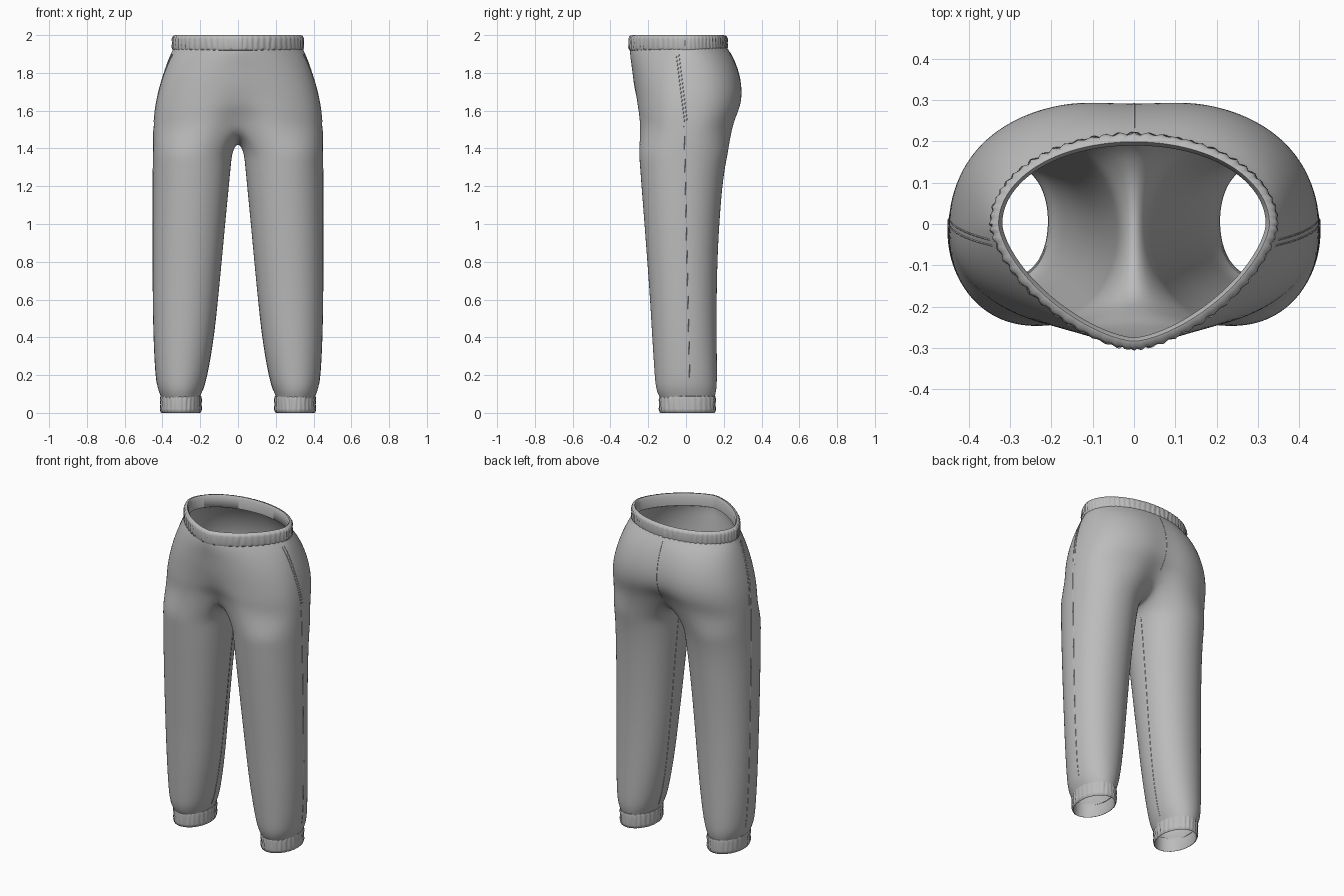
import bpy, bmesh, math, random
from mathutils import Vector
from mathutils.bvhtree import BVHTree

random.seed(4)
if "Cube" in bpy.data.objects:
    bpy.data.objects.remove(bpy.data.objects["Cube"], do_unlink=True)

# Single cloth colour
CLOTH = bpy.data.materials.new("grey cloth")
CLOTH.use_nodes = True
COLOUR = (0.5, 0.5, 0.5, 1)
CLOTH.diffuse_color = COLOUR
CLOTH.node_tree.nodes["Principled BSDF"].inputs["Base Color"].default_value = COLOUR


def finish(name, bm, angle=60):
    bmesh.ops.recalc_face_normals(bm, faces=bm.faces)
    mesh = bpy.data.meshes.new(name)
    bm.to_mesh(mesh)
    bm.free()
    mesh.materials.append(CLOTH)
    obj = bpy.data.objects.new(name, mesh)
    bpy.context.collection.objects.link(obj)
    bpy.ops.object.select_all(action='DESELECT')
    obj.select_set(True)
    bpy.context.view_layer.objects.active = obj
    bpy.ops.object.shade_smooth_by_angle(angle=math.radians(angle))
    return obj


def power(v, p):
    return math.copysign(abs(v) ** p, v)


def oval(t, X, front, back, pf, pb):
    """Point on an egg-shaped outline, with its own front and back depth."""
    c, s = math.cos(t), math.sin(t)
    p, depth = (pf, front) if s < 0 else (pb, back)
    return power(c, p) * X, power(s, p) * depth


# ---- Body: one leg and half the hips, mirrored ----
N, ARC = 24, 16   # points round a leg; steps of the outer arc that runs up to the waist

# z, inner x, outer x, front y, back y
LEG = [(0.075, .203, .405, -.137, .150), (0.10, .195, .415, -.150, .158),
       (0.14, .178, .430, -.163, .165), (0.22, .158, .440, -.169, .166),
       (0.40, .127, .449, -.181, .164), (0.60, .105, .453, -.192, .164),
       (0.80, .085, .454, -.207, .168), (1.00, .067, .454, -.222, .178),
       (1.20, .047, .453, -.238, .194), (1.32, .036, .452, -.247, .212),
       (1.39, .028, .452, -.253, .228)]

# z, half width, front, back, front power, back power, front dent, back dent, centre lift
HIP = [(1.50, .450, .262, .268, .87, .85, .07, .06, .05),
       (1.58, .445, .268, .296, .87, .82, .03, .03, .03),
       (1.66, .433, .271, .307, .90, .80, .01, .018, .01),
       (1.74, .414, .278, .304, .95, .82, 0, .014, 0),
       (1.82, .390, .287, .283, 1.05, .85, 0, .009, 0),
       (1.89, .364, .298, .250, 1.20, .92, 0, .005, 0),
       (1.93, .343, .299, .220, 1.30, 1.0, 0, 0, 0),
       (1.96, .333, .288, .203, 1.30, 1.0, 0, 0, 0)]

# y, z of the crotch seam, back to front
CROTCH = [(.18, 1.505), (.14, 1.465), (.09, 1.44), (.03, 1.43),
          (-.04, 1.44), (-.10, 1.462), (-.15, 1.50)]

bm = bmesh.new()
rings = []
for z, xi, xo, yf, yb in LEG:
    cx, cy, rx, ry = (xi + xo) / 2, (yf + yb) / 2, (xo - xi) / 2, (yb - yf) / 2
    ring = []
    for k in range(N):
        deg = -130 + 260 * k / ARC if k <= ARC else 130 + 100 * (k - ARC) / (N - ARC)
        a = math.radians(deg)
        ring.append(bm.verts.new((cx + rx * power(math.cos(a), .95),
                                  cy + ry * power(math.sin(a), .95), z)))
    rings.append(ring)

arcs = []
for z, X, f, b, pf, pb, df, db, lift in HIP:
    arc = []
    for k in range(ARC + 1):
        t = -math.pi / 2 + math.pi * k / ARC
        x, y = oval(t, X, f, b, pf, pb)
        if k in (0, ARC):
            x = 0
        y += (df if y < 0 else -db) * math.exp(-(x / .09) ** 2)
        arc.append(bm.verts.new((x, y, z + lift * abs(math.sin(t)) ** 6)))
    arcs.append(arc)

# The last leg ring joins the lowest hip arc outside and the crotch seam inside
rings.append(arcs[0] + [bm.verts.new((0, y, z)) for y, z in CROTCH])
for lo, hi in zip(rings, rings[1:]):
    for k in range(N):
        j = (k + 1) % N
        bm.faces.new((lo[k], lo[j], hi[j], hi[k]))
for lo, hi in zip(arcs, arcs[1:]):
    for k in range(ARC):
        bm.faces.new((lo[k], lo[k + 1], hi[k + 1], hi[k]))

body = finish("trouser_body", bm, 180)
mirror = body.modifiers.new("mirror", 'MIRROR')
mirror.use_clip = True
sub = body.modifiers.new("smooth", 'SUBSURF')
sub.levels = sub.render_levels = 2
shell = body.modifiers.new("cloth", 'SOLIDIFY')
shell.thickness = .005
shell.offset = -1


# ---- Gathered elastic bands ----
def ribbed_band(name, outline, centre, profile, ribs, depth):
    """Sweep a closed (offset, z, rib weight) profile round an outline."""
    bm = bmesh.new()
    steps = ribs * 4
    strength = [random.uniform(.4, 1.2) for _ in range(ribs)]
    sway = [random.uniform(-.8, .8) for _ in range(ribs)]
    loops = []
    for i in range(steps):
        x, y = oval(2 * math.pi * i / steps, *outline)
        r = math.hypot(x, y)
        loop = []
        for row, (off, z, w) in enumerate(profile):
            phase = math.pi * i / 2 + sway[i // 4] * math.sin(row)
            d = off + w * depth * strength[i // 4] * math.cos(phase)
            loop.append(bm.verts.new((centre[0] + x * (1 + d / r),
                                      centre[1] + y * (1 + d / r), z)))
        loops.append(loop)
    for i in range(steps):
        a, b = loops[i], loops[(i + 1) % steps]
        for j in range(len(profile)):
            m = (j + 1) % len(profile)
            bm.faces.new((a[j], b[j], b[m], a[m]))
    return finish(name, bm)


ribbed_band("waistband", (.342, .298, .213, 1.3, 1.0), (0, 0),
            [(-.010, 1.918, 0), (.002, 1.920, .5), (.007, 1.935, 1), (.004, 1.958, 1),
             (.006, 1.980, 1), (.000, 1.996, .4), (-.014, 2.0, 0), (-.023, 1.985, 0),
             (-.023, 1.925, 0)], 64, .0035)
cuff = ribbed_band("ankle_cuffs", (.107, .147, .147, 1, 1), (.303, .008),
                   [(-.006, .090, 0), (.000, .088, .5), (.003, .070, 1), (.000, .045, 1),
                    (.003, .020, 1), (-.001, .002, .3), (-.006, .0, 0), (-.009, .010, 0),
                    (-.009, .080, 0)], 28, .003)
cuff.modifiers.new("mirror", 'MIRROR')


# ---- Stitched seams laid on the cloth ----
bpy.context.view_layer.update()
surface = BVHTree.FromObject(body, bpy.context.evaluated_depsgraph_get())


def seam(name, starts, direction, mirrored=True, radius=.0022):
    curve = bpy.data.curves.new(name, 'CURVE')
    curve.dimensions = '3D'
    curve.bevel_depth = radius
    curve.bevel_resolution = 1
    hits = [surface.ray_cast(Vector(s), Vector(direction))[0] for s in starts]
    hits = [h for h in hits if h]
    line = curve.splines.new('POLY')
    line.points.add(len(hits) - 1)
    for point, h in zip(line.points, hits):
        point.co = (*h, 1)
    curve.materials.append(CLOTH)
    obj = bpy.data.objects.new(name, curve)
    bpy.context.collection.objects.link(obj)
    if mirrored:
        obj.modifiers.new("mirror", 'MIRROR')


def steps(a, b, n=24):
    return [Vector(a).lerp(Vector(b), i / n) for i in range(n + 1)]


seam("outer_leg_seams", steps((1, .02, .15), (1, -.01, 1.52), 40), (-1, 0, 0))
seam("inner_leg_seams", steps((0, .005, .12), (0, .02, 1.36), 40), (1, 0, 0))
seam("centre_back_seam", steps((.0005, 1, 1.56), (.0005, 1, 1.91)), (0, -1, 0), False)
for side, shift in (("front", -.007), ("rear", .007)):
    seam("pocket_edge_" + side, steps((1, -.045 + shift, 1.90), (1, shift, 1.54)), (-1, 0, 0))
